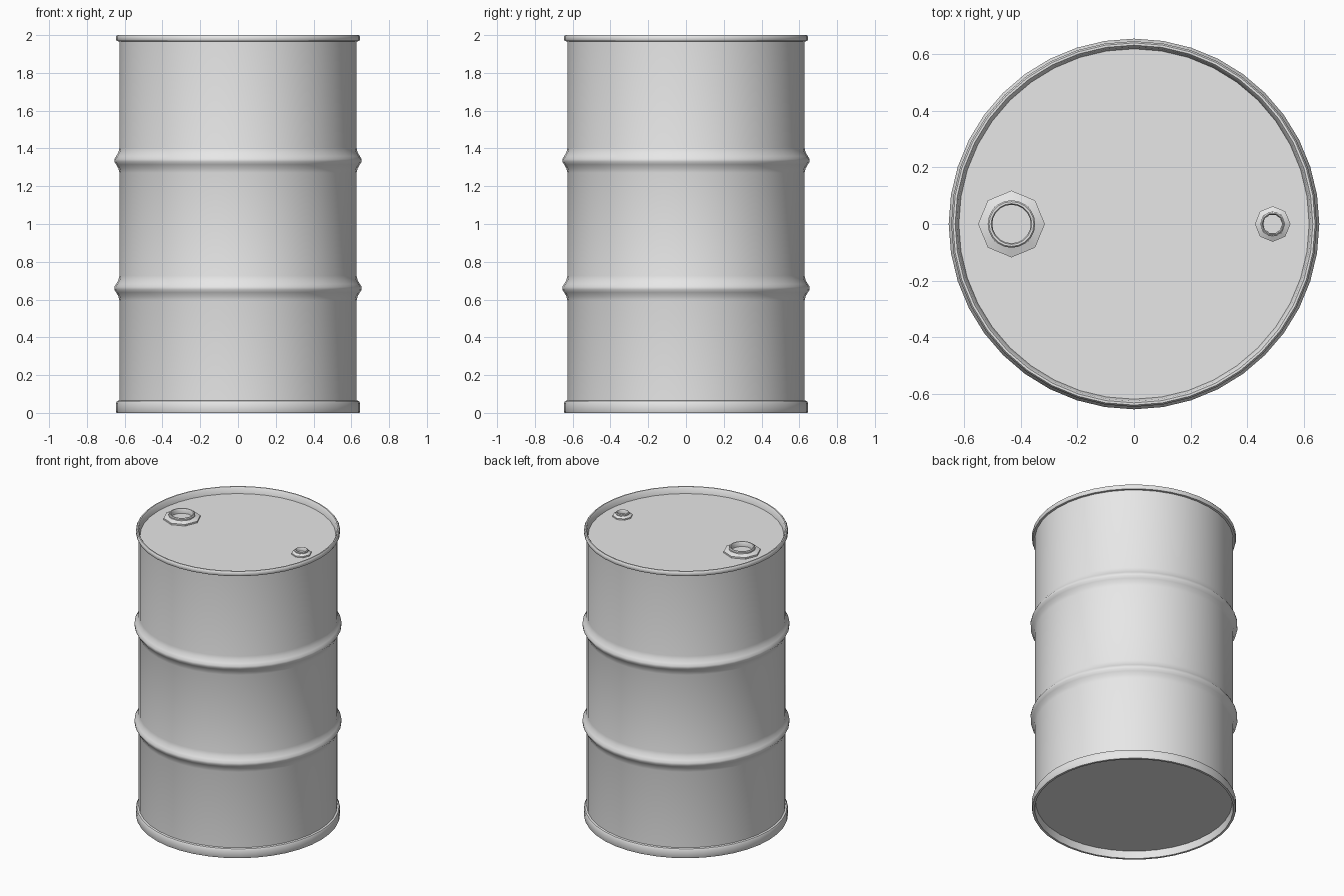
import bpy, bmesh, math

cube = bpy.data.objects.get("Cube")
if cube:
    bpy.data.objects.remove(cube, do_unlink=True)

steel = bpy.data.materials.new("grey_steel")
steel.use_nodes = True
GREY = (0.8, 0.8, 0.8, 1)
steel.diffuse_color = GREY
steel.node_tree.nodes["Principled BSDF"].inputs["Base Color"].default_value = GREY


def lathe(name, profile, sides, x=0.0, cap_start=False, cap_end=False, angle=42):
    """Spin a (radius, height) profile round z, with optional flat end caps."""
    bm = bmesh.new()
    rings = []
    for r, z in profile:
        turn = [2 * math.pi * i / sides for i in range(sides)]
        rings.append([bm.verts.new((x + r * math.cos(a), r * math.sin(a), z)) for a in turn])
    for low, high in zip(rings, rings[1:]):
        for i in range(sides):
            j = (i + 1) % sides
            bm.faces.new((low[i], low[j], high[j], high[i]))
    if cap_start:
        bm.faces.new(rings[0][::-1])
    if cap_end:
        bm.faces.new(rings[-1])
    mesh = bpy.data.meshes.new(name)
    bm.to_mesh(mesh)
    bm.free()
    mesh.materials.append(steel)
    obj = bpy.data.objects.new(name, mesh)
    bpy.context.collection.objects.link(obj)
    bpy.ops.object.select_all(action='DESELECT')
    obj.select_set(True)
    bpy.context.view_layer.objects.active = obj
    bpy.ops.object.shade_smooth_by_angle(angle=math.radians(angle))
    return obj


WALL, RIM, LID = 0.628, 0.646, 1.957


def rib(z):
    """Rolled hoop that swells out of the wall."""
    half = [(WALL, 0.066), (0.633, 0.043), (0.645, 0.022), (0.655, 0.007)]
    return [(r, z - d) for r, d in half] + [(r, z + d) for r, d in reversed(half)]


# Drum shell: recessed base, bottom skirt, two ribs, top chime, recessed lid
base = [(0.622, 0.05), (0.628, 0.0), (0.643, 0.0), (RIM, 0.006),
        (RIM, 0.052), (0.64, 0.063), (WALL, 0.066)]
chime = [(WALL, 1.967), (0.642, 1.968), (RIM, 1.976), (RIM, 1.992),
         (0.64, 2.0), (0.632, 2.0), (0.626, 1.992), (0.619, LID)]
lathe("drum_shell", base + rib(0.66) + rib(1.337) + chime, 40,
      cap_start=True, cap_end=True)


# Bungs: octagonal flange with a raised collar round a shallow well
def bung(name, x, flange, collar, hole, height, collar_sides):
    lathe(name + "_flange", [(flange, LID - 0.002), (flange, LID + height * 0.3),
                             (collar, LID + height * 0.65)], 8, x, angle=25)
    lathe(name + "_collar", [(collar, LID), (collar, LID + height * 0.85),
                             (collar - 0.005, LID + height), (hole + 0.004, LID + height),
                             (hole, LID + height * 0.8), (hole, LID + 0.003)],
          collar_sides, x, cap_end=True)


bung("large_bung", -0.433, 0.118, 0.084, 0.068, 0.036, 20)
bung("small_bung", 0.49, 0.063, 0.044, 0.034, 0.03, 10)
